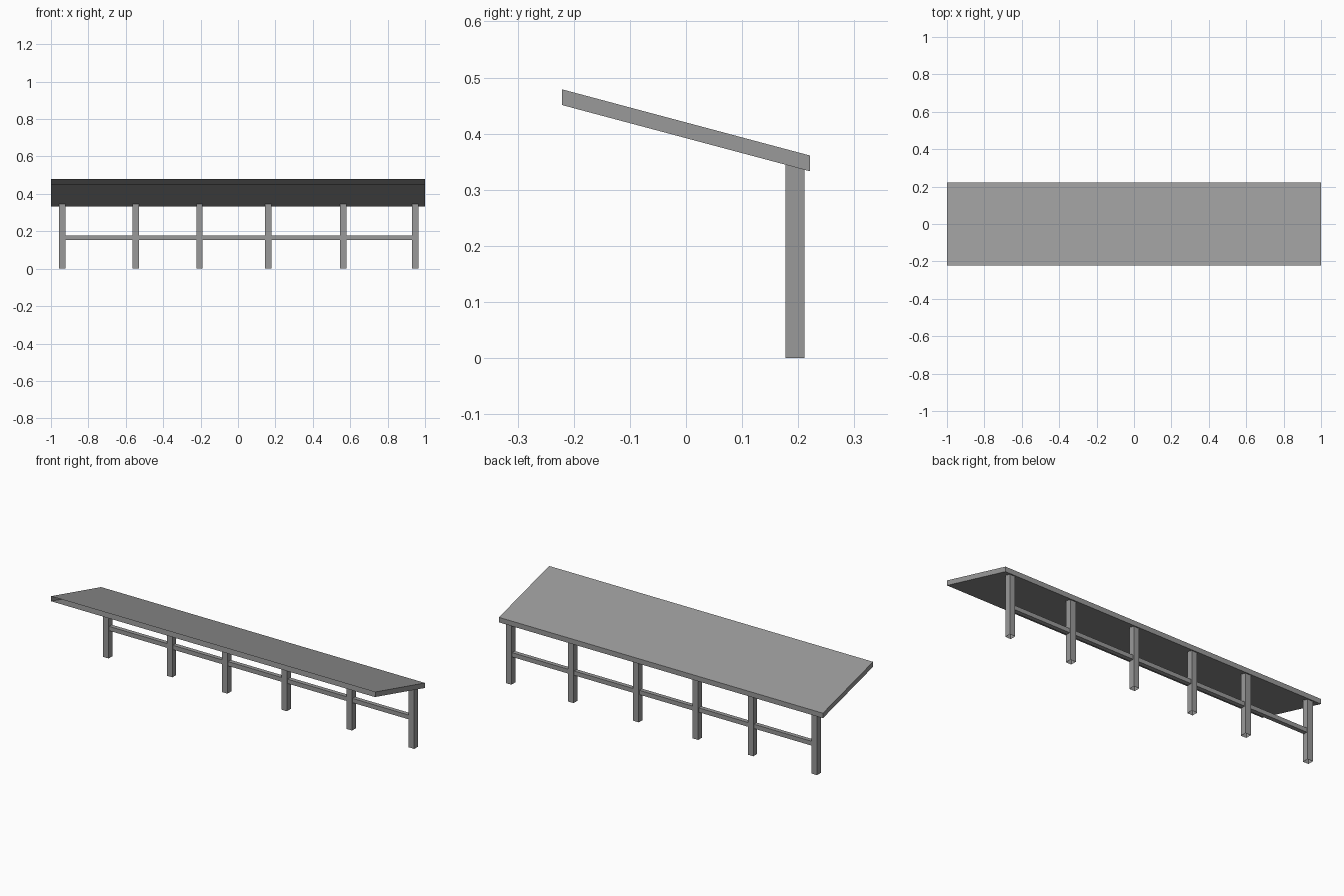
import bpy

if "Cube" in bpy.data.objects:
    bpy.data.objects.remove(bpy.data.objects["Cube"])

HALF_Y = 0.221
SLOPE = (0.451 - 0.333) / (2 * HALF_Y)

grey = bpy.data.materials.new("dark_grey")
grey.diffuse_color = (0.32, 0.32, 0.32, 1)
grey.use_nodes = True
grey.node_tree.nodes["Principled BSDF"].inputs["Base Color"].default_value = grey.diffuse_color


def underside(y):
    return 0.333 + (HALF_Y - y) * SLOPE


def extrude_x(name, profile, x0, x1, open_sides=()):
    """Extrude a counter-clockwise (y, z) profile along x, leaving some sides open."""
    n = len(profile)
    verts = [(x, y, z) for x in (x0, x1) for y, z in profile]
    faces = [tuple(reversed(range(n))), tuple(range(n, 2 * n))]
    faces += [(i, (i + 1) % n, n + (i + 1) % n, n + i)
              for i in range(n) if i not in open_sides]
    mesh = bpy.data.meshes.new(name)
    mesh.from_pydata(verts, [], faces)
    mesh.materials.append(grey)
    obj = bpy.data.objects.new(name, mesh)
    bpy.context.collection.objects.link(obj)
    return obj


# Sloping hollow roof slab, open along the front edge
T = 0.028
extrude_x("roof", [(-HALF_Y, underside(-HALF_Y)), (HALF_Y, underside(HALF_Y)),
                   (HALF_Y, underside(HALF_Y) + T), (-HALF_Y, underside(-HALF_Y) + T)],
          -1, 1, open_sides=(3,))

# Posts along the back: hollow, open at the foot, tops cut to the roof slope
Y0, Y1, W = 0.177, 0.211, 0.034
posts = [-0.94, -0.546, -0.206, 0.161, 0.563, 0.947]
for i, x in enumerate(posts):
    extrude_x(f"post_{i + 1}", [(Y0, 0), (Y1, 0), (Y1, underside(Y1)), (Y0, underside(Y0))],
              x - W / 2, x + W / 2, open_sides=(0, 2))

# Rails between neighbouring posts
for i, (a, b) in enumerate(zip(posts, posts[1:])):
    extrude_x(f"rail_{i + 1}", [(0.182, 0.153), (0.206, 0.153), (0.206, 0.177), (0.182, 0.177)],
              a + W / 2, b - W / 2)
